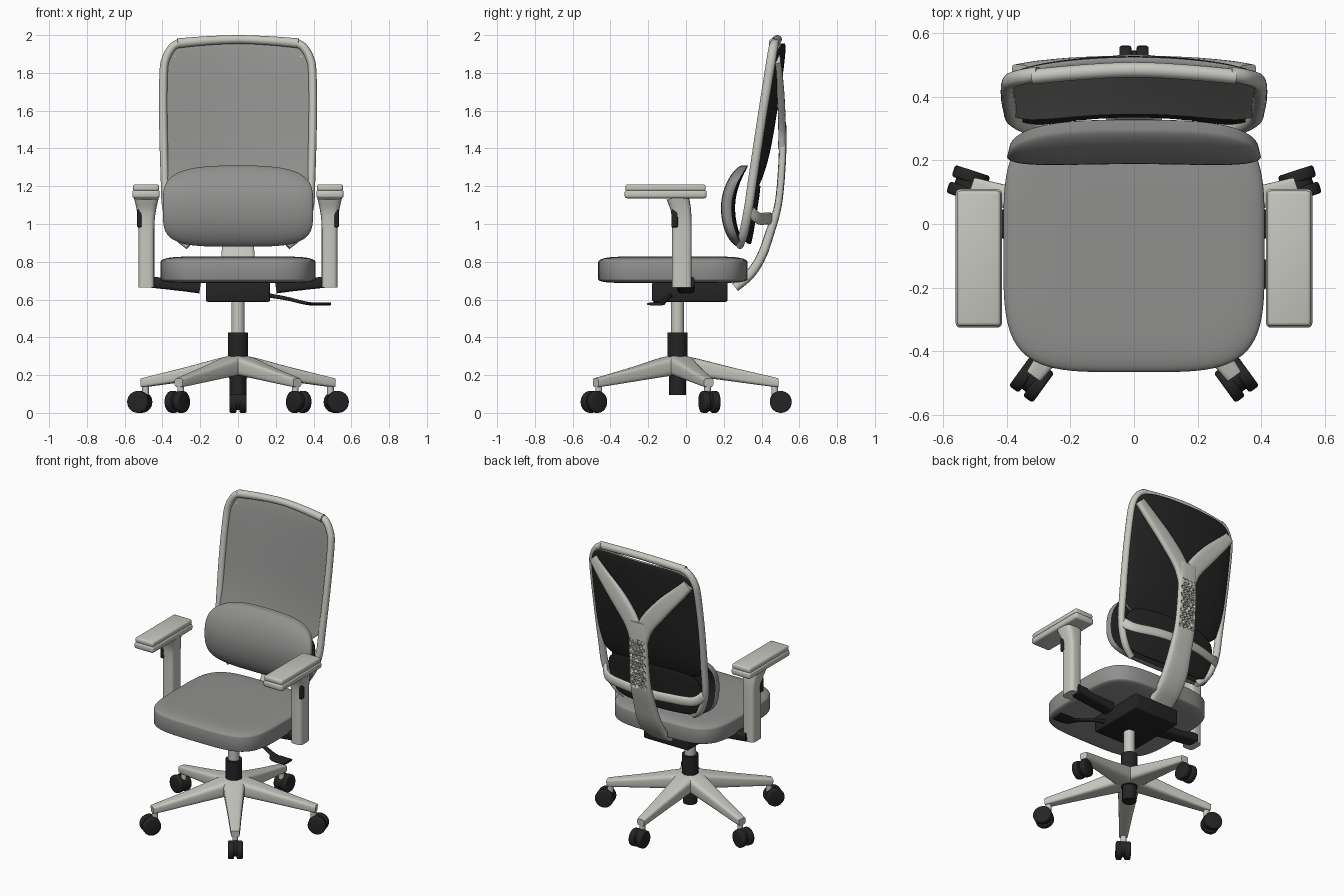
import bpy, bmesh, math
from mathutils import Vector, Matrix

if "Cube" in bpy.data.objects:
    bpy.data.objects.remove(bpy.data.objects["Cube"])


def material(name, c):
    m = bpy.data.materials.new(name)
    m.diffuse_color = (*c, 1)
    m.use_nodes = True
    m.node_tree.nodes["Principled BSDF"].inputs["Base Color"].default_value = m.diffuse_color
    return m


LIGHT = material("light grey plastic", (0.56, 0.57, 0.52))
GREY = material("grey fabric", (0.28, 0.285, 0.275))
DARK = material("black plastic", (0.018, 0.018, 0.018))


def finish(name, bm, mats, angle=35):
    bmesh.ops.recalc_face_normals(bm, faces=bm.faces)
    me = bpy.data.meshes.new(name)
    bm.to_mesh(me)
    bm.free()
    ob = bpy.data.objects.new(name, me)
    bpy.context.collection.objects.link(ob)
    for m in mats:
        me.materials.append(m)
    bpy.ops.object.select_all(action='DESELECT')
    ob.select_set(True)
    bpy.context.view_layer.objects.active = ob
    bpy.ops.object.shade_smooth_by_angle(angle=math.radians(angle))
    return ob


def box(name, centre, size, mat, bevel=0.01, segs=3):
    bm = bmesh.new()
    bmesh.ops.create_cube(bm, size=1, matrix=Matrix.Translation(centre) @ Matrix.Diagonal((*size, 1)))
    bmesh.ops.bevel(bm, geom=bm.edges[:], offset=bevel, segments=segs, profile=0.5, affect='EDGES')
    return finish(name, bm, [mat])


def cyl(name, centre, r, depth, mat, rot=Matrix(), bevel=0.0, sides=32):
    bm = bmesh.new()
    bmesh.ops.create_cone(bm, cap_ends=True, segments=sides, radius1=r, radius2=r, depth=depth,
                          matrix=Matrix.Translation(centre) @ rot)
    if bevel:
        rim = [e for e in bm.edges if any(len(f.verts) > 4 for f in e.link_faces)]
        bmesh.ops.bevel(bm, geom=rim, offset=bevel, segments=3, profile=0.5, affect='EDGES')
    return finish(name, bm, [mat])


def sweep(name, pts, ref, mat, power=1.0, sides=20, steps=6):
    """Loft rounded sections along a smooth path; each point is x, y, z, half width, half height."""
    path = []
    for i in range(len(pts) - 1):
        a, b, c, d = (pts[max(0, min(len(pts) - 1, i + k))] for k in (-1, 0, 1, 2))
        for s in range(steps + (i == len(pts) - 2)):
            t = s / steps
            path.append([0.5 * (2 * q + (r - p) * t + (2 * p - 5 * q + 4 * r - w) * t * t
                                + (3 * q - p - 3 * r + w) * t ** 3) for p, q, r, w in zip(a, b, c, d)])
    bm = bmesh.new()
    rings = []
    for i, p in enumerate(path):
        tan = (Vector(path[min(i + 1, len(path) - 1)][:3]) - Vector(path[max(i - 1, 0)][:3])).normalized()
        side = Vector(ref)
        side = (side - tan * side.dot(tan)).normalized()
        up = tan.cross(side)
        ring = []
        for k in range(sides):
            a = 2 * math.pi * (k + 0.5) / sides
            c, s = math.cos(a), math.sin(a)
            ring.append(bm.verts.new(Vector(p[:3])
                        + side * p[3] * math.copysign(abs(c) ** power, c)
                        + up * p[4] * math.copysign(abs(s) ** power, s)))
        rings.append(ring)
    for r0, r1 in zip(rings, rings[1:]):
        for k in range(sides):
            j = (k + 1) % sides
            bm.faces.new((r0[k], r0[j], r1[j], r1[k]))
    bm.faces.new(rings[0])
    bm.faces.new(rings[-1])
    return finish(name, bm, [mat])


def pad(name, p, front, back, mats, n=36):
    """Cushion with a rounded-rectangle outline between two surfaces f(u, v, s), s = 1 at the rim."""
    bm = bmesh.new()
    layers = []
    for f in (front, back):
        g = []
        for j in range(n + 1):
            for i in range(n + 1):
                # sample more densely towards the rim
                u, v = (math.sin((2 * q / n - 1) * math.pi / 2) for q in (i, j))
                s = max(abs(u), abs(v))
                k = s / max(1e-9, (abs(u) ** p + abs(v) ** p) ** (1 / p))
                g.append(bm.verts.new(f(u * k, v * k, s)))
        layers.append(g)
    w = n + 1
    for m, g in enumerate(layers):
        for j in range(n):
            for i in range(n):
                a = j * w + i
                bm.faces.new((g[a], g[a + 1], g[a + w + 1], g[a + w])).material_index = m
    rim = list(range(n)) + [j * w + n for j in range(n)] \
        + [n * w + i for i in range(n, 0, -1)] + [j * w for j in range(n, 0, -1)]
    A, B = layers
    for a, b in zip(rim, rim[1:] + rim[:1]):
        bm.faces.new((A[a], A[b], B[b], B[a]))
    return finish(name, bm, mats, 50)


def dome(s, e=6):
    return math.sqrt(max(0, 1 - s ** e))


# five-star base with twin-wheel casters
CY = -0.045
for i in range(5):
    a = math.radians(90 + 72 * i)
    d, t = Vector((math.cos(a), math.sin(a), 0)), Vector((-math.sin(a), math.cos(a), 0))
    o = Vector((0, CY, 0))
    leg = [(*(o + d * r + Vector((0, 0, z))), w, h) for r, z, w, h in
           ((0, 0.25, 0.07, 0.05), (0.06, 0.247, 0.068, 0.05), (0.28, 0.205, 0.047, 0.037),
            (0.5, 0.165, 0.03, 0.026), (0.535, 0.16, 0.026, 0.022))]
    sweep("base_leg", leg, t, LIGHT, power=0.45, steps=4)
    cyl("caster_stem", o + d * 0.515 + Vector((0, 0, 0.13)), 0.018, 0.07, LIGHT)
    turn = t.to_track_quat('Z', 'Y').to_matrix().to_4x4()
    c = o + d * 0.547 + Vector((0, 0, 0.058))
    for s in (-1, 1):
        cyl("caster_wheel", c + t * s * 0.027, 0.058, 0.038, DARK, turn, 0.009, 28)
    cyl("caster_hood", c + Vector((0, 0, 0.006)) - d * 0.008, 0.05, 0.04, DARK, turn)

# gas column
cyl("column_sleeve", (0, CY, 0.31), 0.052, 0.23, DARK)
cyl("column_foot", (0, CY, 0.16), 0.044, 0.13, DARK)
cyl("gas_column", (0, CY, 0.51), 0.035, 0.2, LIGHT)

# tilt mechanism and lever
box("mechanism", (0, 0.02, 0.64), (0.34, 0.4, 0.105), DARK, 0.012)
sweep("lever", [(0.14, -0.08, 0.625, 0.012, 0.012), (0.25, -0.1, 0.607, 0.012, 0.01),
                (0.35, -0.13, 0.583, 0.02, 0.009), (0.4, -0.155, 0.577, 0.045, 0.008),
                (0.49, -0.16, 0.577, 0.045, 0.008)], (0, 1, 0), DARK, 0.7)

# seat cushion
pad("seat", 4.2,
    lambda u, v, s: (0.41 * u, -0.07 + 0.395 * v, 0.798 + 0.03 * dome(s, 8)),
    lambda u, v, s: (0.41 * u, -0.07 + 0.395 * v, 0.708 - 0.02 * dome(s, 10)), [GREY, GREY])

# armrests
for s in (-1, 1):
    x = 0.485 * s
    sweep("arm_bracket", [(0.2 * s, 0.0, 0.665, 0.045, 0.033), (0.3 * s, 0.0, 0.678, 0.045, 0.033),
                          (0.48 * s, 0.0, 0.693, 0.045, 0.028)], (0, 1, 0), DARK, 0.4)
    sweep("arm_post", [(x, -0.022, 0.665, 0.042, 0.052), (x, -0.022, 0.85, 0.042, 0.052),
                       (x, -0.022, 1.0, 0.043, 0.052), (x, -0.028, 1.08, 0.052, 0.054),
                       (x, -0.045, 1.145, 0.066, 0.06)], (1, 0, 0), LIGHT, 0.5)
    box("arm_button", (0.522 * s, -0.06, 1.03), (0.024, 0.034, 0.095), DARK, 0.006)
    box("arm_pad_base", (x + 0.002 * s, -0.108, 1.158), (0.145, 0.435, 0.044), LIGHT, 0.014)
    box("arm_pad_top", (x + 0.002 * s, -0.108, 1.192), (0.138, 0.425, 0.036), LIGHT, 0.012)


# backrest panels, leaning back
def lean(z):
    return 0.30 + 0.16 * (z - 0.88)


def panel(off, bulge, zc=1.56, hz=0.395, hx=0.398, curl=0.035):
    def f(u, v, s):
        z = zc + hz * v
        return (hx * u, lean(z) + 0.04 * (1 - u * u) + off + bulge * dome(s, 4) - curl * max(0, -v) ** 3, z)
    return f


pad("back_panel", 6, panel(-0.005, -0.015), panel(0.01, 0.018), [GREY, DARK])
low = (1.05, 0.155, 0.35, 0)
pad("lower_back_panel", 4, panel(-0.008, 0, *low), panel(0.0, 0.006, *low), [DARK, DARK], 24)


# lumbar cushion: curved shell bulging forwards
def lumbar(off, bulge, shrink=0):
    def f(u, v, s):
        y = 0.222 + (0.075 if v > 0 else 0.055) * v * v - 0.012 * u * u + off + bulge * dome(s, 5)
        return ((0.398 - shrink) * u, y, 1.085 + 0.205 * v + 0.02 * (1 - u * u) * max(v, 0))
    return f


pad("lumbar_cushion", 4, lumbar(0, -0.034), lumbar(0.03, 0.008, 0.008), [GREY, DARK])

# back frame
for s in (-1, 1):
    sweep("back_frame_side", [(s * x, y, z, r, 0.022) for x, y, z, r in
          ((0.26, 0.285, 0.885, 0.018), (0.33, 0.305, 0.95, 0.024), (0.378, 0.33, 1.08, 0.024),
           (0.388, 0.355, 1.25, 0.024), (0.396, 0.4, 1.55, 0.024), (0.394, 0.44, 1.8, 0.025),
           (0.38, 0.453, 1.88, 0.025), (0.345, 0.463, 1.938, 0.024),
           (0.3, 0.472, 1.962, 0.022))], (0, 1, 0), LIGHT)
    # upper fork of the spine
    sweep("spine_fork", [(s * x, y, z, w, 0.02) for x, y, z, w in
          ((0.022, 0.508, 1.4, 0.04), (0.052, 0.508, 1.52, 0.055), (0.16, 0.503, 1.66, 0.056),
           (0.28, 0.492, 1.79, 0.046), (0.355, 0.48, 1.875, 0.038))], (1, 0, 0), LIGHT, 0.6)
sweep("back_frame_top", [(-0.32, 0.462, 1.957, 0.024, 0.026), (-0.17, 0.476, 1.97, 0.024, 0.024),
                         (0, 0.484, 1.977, 0.024, 0.023), (0.17, 0.476, 1.97, 0.024, 0.024),
                         (0.32, 0.462, 1.957, 0.024, 0.026)], (0, 1, 0), LIGHT)
sweep("lower_crossbar", [(x, y, z, 0.032, 0.015) for x, y, z in
      ((-0.375, 0.335, 1.07), (-0.32, 0.385, 1.03), (-0.16, 0.43, 1.03), (0, 0.445, 1.03),
       (0.16, 0.43, 1.03), (0.32, 0.385, 1.03), (0.375, 0.335, 1.07))], (0, 0, 1), LIGHT)


# spine with honeycomb vents
def spine_y(z):
    return 0.512 - 0.2 * (1.45 - z) ** 2


spine = sweep("spine", [(0, 0.26, 0.665, 0.085, 0.025), (0, 0.34, 0.735, 0.088, 0.026),
                        (0, 0.4, 0.83, 0.088, 0.025), (0, 0.443, 0.95, 0.08, 0.024)]
              + [(0, spine_y(z), z, w, 0.02) for z, w in ((1.1, 0.074), (1.3, 0.068), (1.45, 0.066), (1.54, 0.07))],
              (1, 0, 0), LIGHT, 0.5)
bm = bmesh.new()
for row in range(13):
    z = 1.1 + row * 0.026
    for col in range(4 - row % 2):
        x = (col - 1.5 + 0.5 * (row % 2)) * 0.03
        bmesh.ops.create_cone(bm, cap_ends=True, segments=6, radius1=0.0125, radius2=0.0125, depth=0.12,
                              matrix=Matrix.Translation((x, spine_y(z), z)) @ Matrix.Rotation(math.pi / 2, 4, 'X')
                              @ Matrix.Rotation(math.pi / 6, 4, 'Z'))
cutter = finish("vent_cutter", bm, [LIGHT])
cutter.hide_render = True
cut = spine.modifiers.new("vents", 'BOOLEAN')
cut.operation, cut.object, cut.solver = 'DIFFERENCE', cutter, 'EXACT'
bpy.context.view_layer.objects.active = spine
bpy.ops.object.modifier_apply(modifier=cut.name)
bpy.data.objects.remove(cutter)
